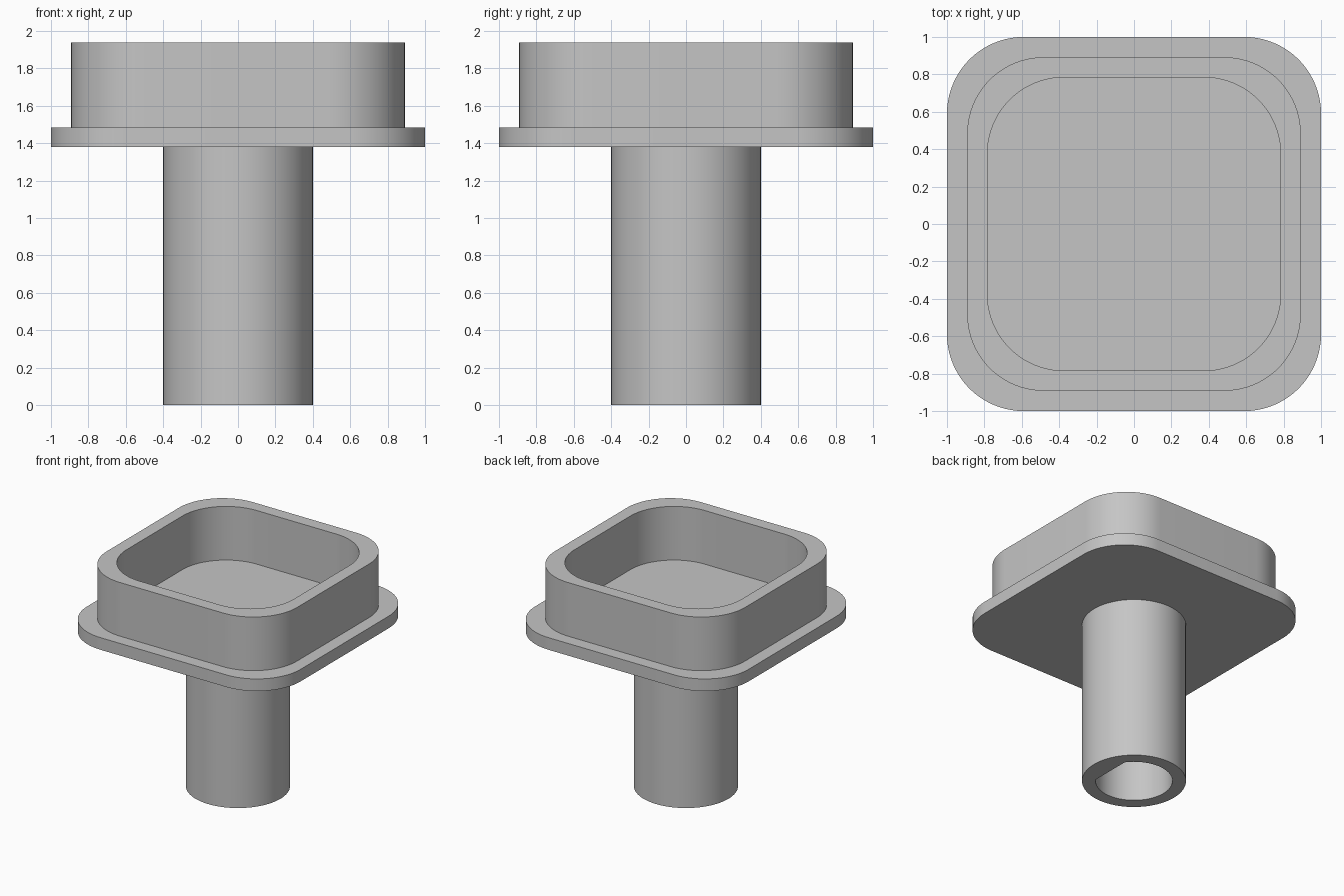
import bpy
import bmesh
from math import cos, sin, pi, radians

cube = bpy.data.objects.get("Cube")
if cube:
    bpy.data.objects.remove(cube, do_unlink=True)

grey = bpy.data.materials.new("plain grey")
grey.use_nodes = True
colour = (0.56, 0.56, 0.56, 1)
grey.diffuse_color = colour
grey.node_tree.nodes["Principled BSDF"].inputs["Base Color"].default_value = colour

SEGMENTS = 80


def rounded_square(half, z, radius=0.41, steps=20):
    """Outline of a square with rounded corners, counter-clockwise."""
    inner = half - radius
    points = []
    for corner in range(4):
        mid = pi / 4 + corner * pi / 2
        cx = inner if cos(mid) > 0 else -inner
        cy = inner if sin(mid) > 0 else -inner
        for i in range(steps + 1):
            a = corner * pi / 2 + i / steps * pi / 2
            points.append((cx + radius * cos(a), cy + radius * sin(a), z))
    return points


def circle(radius, z, flat=None):
    """Circle outline, cut straight at x = flat when given."""
    limit = radius if flat is None else flat
    angles = [2 * pi * i / SEGMENTS for i in range(SEGMENTS)]
    return [(min(radius * cos(a), limit), radius * sin(a), z) for a in angles]


def loft(name, outlines, cap_start=True, cap_end=True):
    """Skin a run of matching outlines into one smooth-shaded object."""
    bm = bmesh.new()
    rings = [[bm.verts.new(p) for p in outline] for outline in outlines]
    for low, high in zip(rings, rings[1:]):
        n = len(low)
        for i in range(n):
            j = (i + 1) % n
            bm.faces.new((low[i], low[j], high[j], high[i]))
    if cap_start:
        bm.faces.new(rings[0][::-1])
    if cap_end:
        bm.faces.new(rings[-1])
    mesh = bpy.data.meshes.new(name)
    bm.to_mesh(mesh)
    bm.free()
    mesh.materials.append(grey)
    obj = bpy.data.objects.new(name, mesh)
    bpy.context.collection.objects.link(obj)
    bpy.ops.object.select_all(action="DESELECT")
    obj.select_set(True)
    bpy.context.view_layer.objects.active = obj
    bpy.ops.object.shade_smooth_by_angle(angle=radians(30))
    return obj


# Heights
plate_bottom, plate_top, rim_top = 1.38, 1.483, 1.938

# Flange plate with the hollow rim standing on it
loft("flanged_cup", [
    rounded_square(1.0, plate_bottom),
    rounded_square(1.0, plate_top),
    rounded_square(0.892, plate_top),
    rounded_square(0.892, rim_top),
    rounded_square(0.784, rim_top),
    rounded_square(0.784, plate_top),
])

# Stem with a D-shaped bore open at the bottom; the flat is on the +x side
bore = 0.296
flat = bore * cos(radians(36))
loft("hollow_stem", [
    circle(bore, plate_bottom, flat),
    circle(bore, 0, flat),
    circle(0.4, 0),
    circle(0.4, plate_bottom),
], cap_start=False, cap_end=False)
